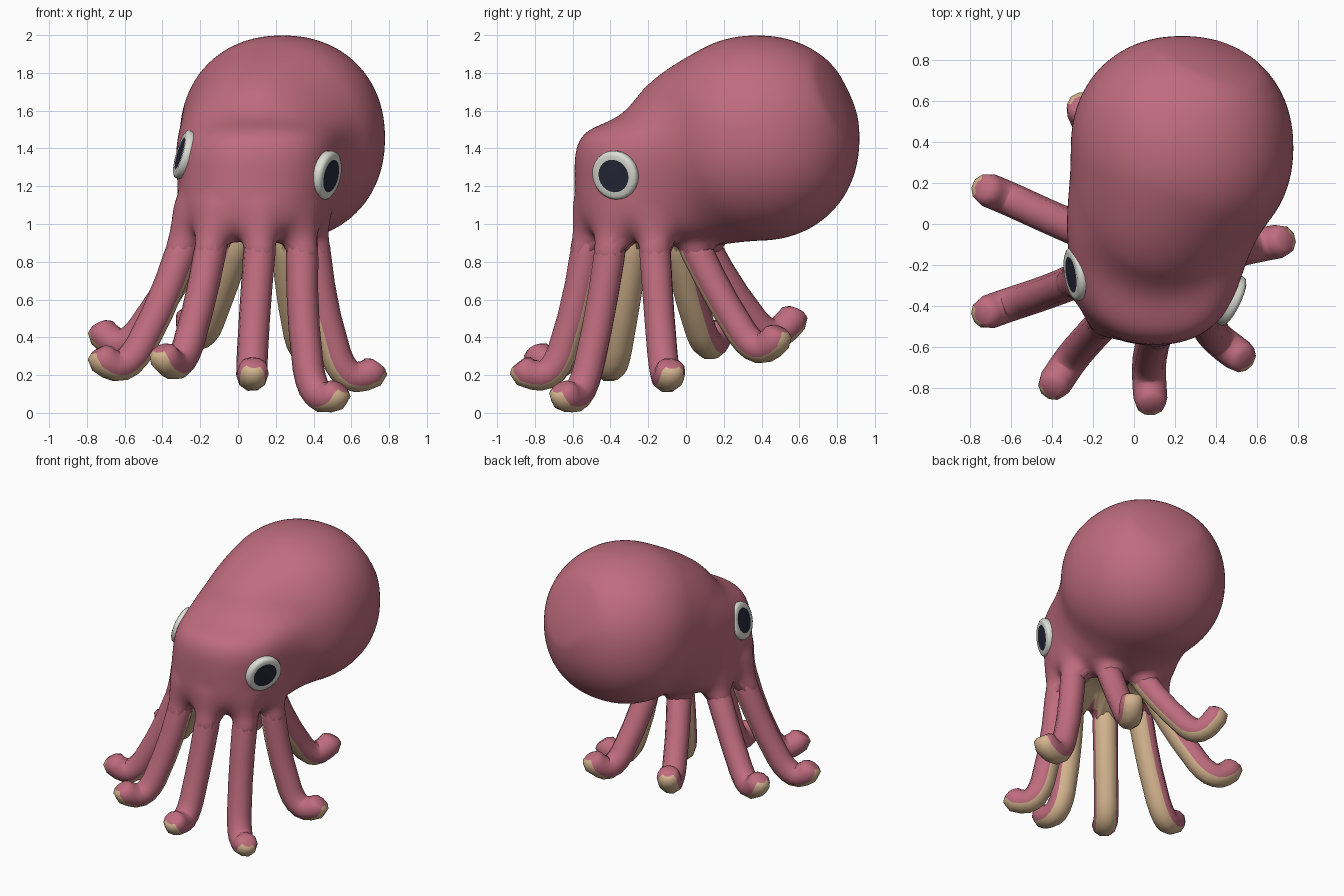
import bpy, bmesh, math
from mathutils import Vector as V

if "Cube" in bpy.data.objects:
    bpy.data.objects.remove(bpy.data.objects["Cube"])


def material(name, rgb):
    m = bpy.data.materials.new(name)
    m.diffuse_color = (*rgb, 1)
    m.use_nodes = True
    m.node_tree.nodes["Principled BSDF"].inputs["Base Color"].default_value = m.diffuse_color
    return m


PINK = material("pink skin", (0.52, 0.15, 0.21))
TAN = material("tan underside", (0.66, 0.46, 0.275))
WHITE = material("eye white", (0.72, 0.72, 0.67))
DARK = material("dark pupil", (0.02, 0.022, 0.042))


def finish(bm, name, mats):
    bmesh.ops.recalc_face_normals(bm, faces=bm.faces)
    for f in bm.faces:
        f.smooth = True
    me = bpy.data.meshes.new(name)
    bm.to_mesh(me)
    bm.free()
    for m in mats:
        me.materials.append(m)
    ob = bpy.data.objects.new(name, me)
    bpy.context.collection.objects.link(ob)
    return ob


# Arm layout: name, angle around the ring, knee, tip
RING = V((0.06, -0.22, 0))
ARMS = [
    ("front_arm", -80, (0.07, -0.71, 0.17), (0.08, -0.85, 0.215)),
    ("front_left_arm", -125, (-0.31, -0.66, 0.22), (-0.385, -0.775, 0.29)),
    ("left_arm", -170, (-0.60, -0.39, 0.21), (-0.71, -0.43, 0.28)),
    ("back_left_arm", 145, (-0.60, 0.12, 0.32), (-0.71, 0.165, 0.415)),
    ("back_arm", 100, (-0.20, 0.45, 0.37), (-0.25, 0.56, 0.49)),
    ("back_right_arm", 55, (0.35, 0.38, 0.30), (0.42, 0.475, 0.39)),
    ("right_arm", 10, (0.57, -0.11, 0.16), (0.705, -0.085, 0.21)),
    ("front_right_arm", -35, (0.40, -0.56, 0.065), (0.51, -0.64, 0.09)),
]


def arm_root(angle, z, size=1.0):
    a = math.radians(angle)
    return RING + V((math.cos(a) * 0.34 * size, math.sin(a) * 0.30 * size, z))


# Body: mantle, neck, head and arm shoulders blended into one smooth surface,
# with a hollow under the head between the arms
def smin(a, b, k):
    h = max(k - abs(a - b), 0) / k
    return min(a, b) - h * h * k / 4


SHOULDERS = [(arm_root(a, 1.06, 0.92), arm_root(a, 0.92).lerp(V(k), 0.08)) for _, a, k, _ in ARMS]


def capsule(p, a, b, r):
    ab = b - a
    t = min(1, max(0, (p - a).dot(ab) / ab.length_squared))
    return (p - a - ab * t).length - r


def hollow(p):
    return (((p.x - 0.05) / 0.26) ** 2 + ((p.y + 0.2) / 0.235) ** 2
            + ((p.z - 0.84) / 0.16) ** 2) ** 0.5


def body_distance(p):
    q = p - V((0.235, 0.375, 1.455))
    mantle = (abs(q.x) ** 2.15 + abs(q.y) ** 2.15 + abs(q.z) ** 2.15) ** (1 / 2.15) - 0.543
    neck = (p - V((0.13, 0.09, 1.42))).length - 0.43
    cx = 0.095 + 0.1 * (p.z - 1.2)
    r = (abs((p.x - cx) / 0.41) ** 2.25 + abs((p.y + 0.165) / 0.425) ** 2.25) ** (1 / 2.25)
    head = ((r ** 4 + ((p.z - 1.215) / 0.325) ** 4) ** 0.25 - 1) * 0.38
    d = smin(smin(mantle, neck, 0.1), head, 0.17)
    if p.z < 1.25:
        s = min(capsule(p, a, b, 0.082) for a, b in SHOULDERS)
        d = max(smin(d, s, 0.07), (1 - hollow(p)) * 0.16)
    return d


bm = bmesh.new()
bmesh.ops.create_icosphere(bm, subdivisions=6, radius=1)
origin = V((0.12, 0.0, 1.3))
for v in bm.verts:
    d = v.co.normalized()
    lo, hi = 0.2, 0.95
    for _ in range(14):
        mid = (lo + hi) / 2
        p = origin + d * mid
        # the hollow lies beyond the surface, so count everything past it as outside
        if body_distance(p) < 0 and not (p.z < 0.95 and hollow(p) < 1.02):
            lo = mid
        else:
            hi = mid
    v.co = origin + d * lo
bm.normal_update()
for f in bm.faces:
    c = f.calc_center_median()
    rel = V((c.x - RING.x, c.y - RING.y))
    off = (math.degrees(math.atan2(rel.y / 0.30, rel.x / 0.34)) + 102.5) % 45 - 22.5
    strip = rel.length * abs(math.sin(math.radians(off))) < 0.06
    inward = hollow(c) < 1.08 or f.normal.xy.dot(rel.normalized()) < -0.2
    f.material_index = int(c.z < 1.03 and rel.length < 0.36 and strip and inward
                           and f.normal.z < 0.2)
finish(bm, "body", [PINK, TAN])


# Arms: tubes that run down, bend outward and curl up, tan on the inner side
SIDES = 10


def arm(name, angle, knee, tip):
    root = arm_root(angle, 0.92)
    knee, tip = V(knee), V(tip)
    bow = (RING - root) * 0.08
    bow.z = 0
    path = [(arm_root(angle, 0.99, 0.95), 0.07), (root, 0.083),
            (root.lerp(knee, 0.12) + bow * 0.3, 0.086),
            (root.lerp(knee, 0.32) + bow * 0.8, 0.084), (root.lerp(knee, 0.55) + bow, 0.083)]
    p0, p2 = root.lerp(knee, 0.8) + bow * 0.7, knee.lerp(tip, 0.7)
    for i in range(6):
        t = i / 5
        path.append((p0 * (1 - t) ** 2 + knee * 2 * t * (1 - t) + p2 * t * t, 0.083))
    # The tip turns upward so its tan side shows at the front
    end = ((tip - knee).normalized() + V((0, 0, 0.9))).normalized()
    path += [(tip, 0.083), (tip + end * 0.045, 0.073), (tip + end * 0.063, 0.045)]

    out = tip - root
    out.z = 0
    side = V((0, 0, 1)).cross(out.normalized())
    bm = bmesh.new()
    rings = []
    for i, (c, r) in enumerate(path):
        t = (path[min(i + 1, len(path) - 1)][0] - path[max(i - 1, 0)][0]).normalized()
        inner = side.cross(t).normalized()
        s = t.cross(inner)
        ring = []
        for j in range(SIDES):
            q = math.tau * (j + 0.5) / SIDES
            ring.append(bm.verts.new(c + inner * r * math.cos(q) + s * r * math.sin(q)))
        rings.append(ring)
    for lower, upper in zip(rings, rings[1:]):
        for j in range(SIDES):
            k = (j + 1) % SIDES
            f = bm.faces.new((lower[j], lower[k], upper[k], upper[j]))
            f.material_index = int(k in (SIDES - 1, 0, 1))
    bm.faces.new(rings[0])
    bm.faces.new(rings[-1])
    finish(bm, name, [PINK, TAN])


for spec in ARMS:
    arm(*spec)


# Eyes: turned white rims with dark pupils
def eye(name, centre, normal):
    profile = [(0.12, -0.07), (0.132, 0.0), (0.128, 0.014), (0.112, 0.023),
               (0.088, 0.021), (0.045, 0.024)]
    bm = bmesh.new()
    n = 24
    rings = [[bm.verts.new((r * math.cos(math.tau * j / n), r * math.sin(math.tau * j / n), z))
              for j in range(n)] for r, z in profile]
    for i in range(len(rings) - 1):
        for j in range(n):
            k = (j + 1) % n
            f = bm.faces.new((rings[i][j], rings[i][k], rings[i + 1][k], rings[i + 1][j]))
            f.material_index = int(i >= 4)
    bm.faces.new(rings[-1]).material_index = 1
    bm.faces.new(rings[0])
    rot = V((0, 0, 1)).rotation_difference(V(normal).normalized())
    for v in bm.verts:
        v.co = rot @ v.co + V(centre)
    finish(bm, name, [WHITE, DARK])


eye("right_eye", (0.475, -0.375, 1.258), (0.88, -0.43, -0.2))
eye("left_eye", (-0.288, -0.245, 1.368), (-0.95, -0.15, 0.27))

# Beak in the hollow under the head
bm = bmesh.new()
bmesh.ops.create_cone(bm, cap_ends=True, segments=8, radius1=0.025, radius2=0.06, depth=0.08)
bmesh.ops.translate(bm, verts=bm.verts, vec=V((0.02, -0.08, 0.965)))
finish(bm, "beak", [DARK])
